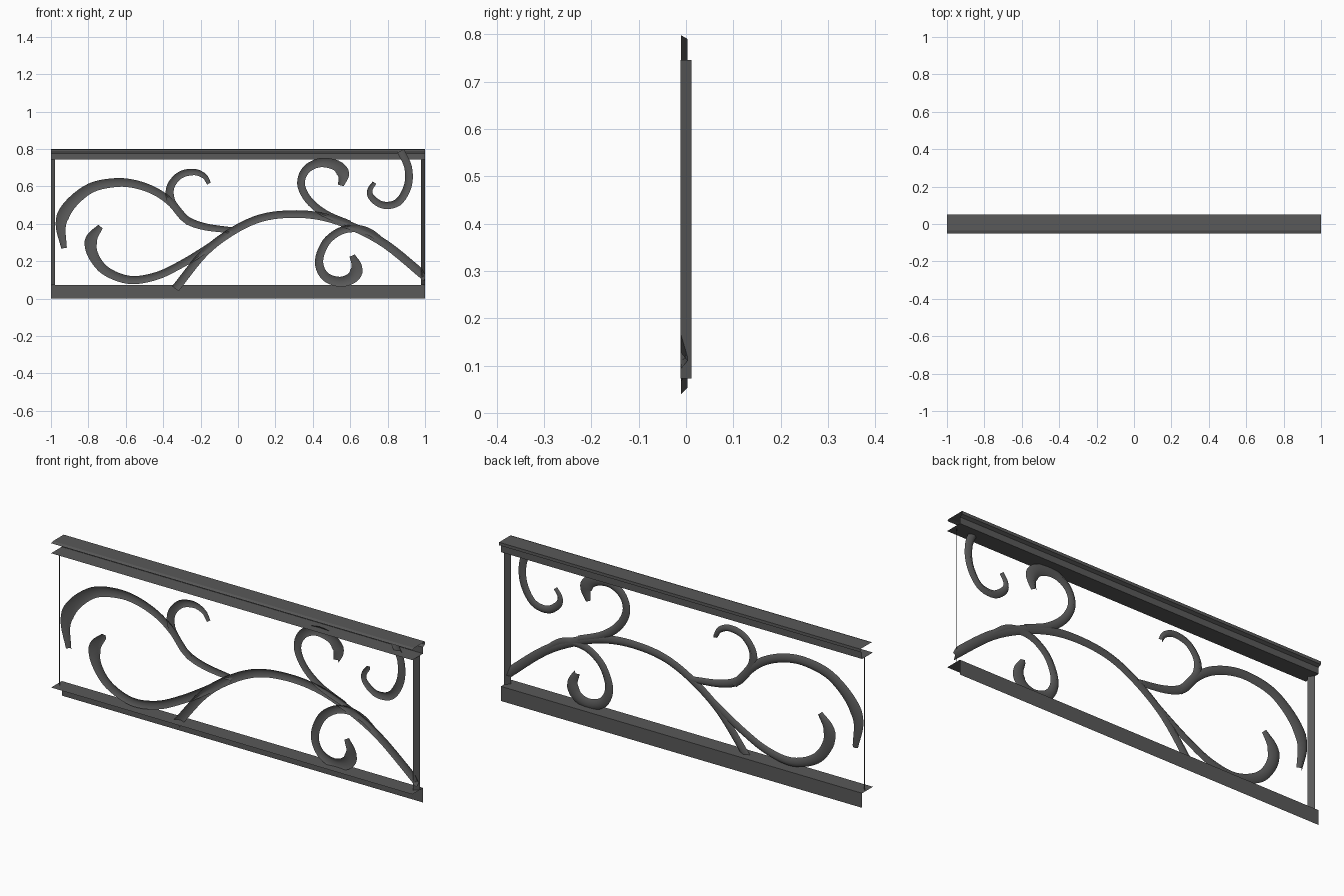
import bpy, math
from mathutils import Vector

if "Cube" in bpy.data.objects:
    bpy.data.objects.remove(bpy.data.objects["Cube"])

# Dark iron
iron = bpy.data.materials.new("dark_iron")
iron.diffuse_color = (0.1, 0.1, 0.1, 1)
iron.use_nodes = True
iron.node_tree.nodes["Principled BSDF"].inputs["Base Color"].default_value = iron.diffuse_color


def make_object(name, verts, faces, smooth=False):
    mesh = bpy.data.meshes.new(name)
    mesh.from_pydata(verts, [], faces)
    mesh.update()
    mesh.materials.append(iron)
    for p in mesh.polygons:
        p.use_smooth = smooth
    ob = bpy.data.objects.new(name, mesh)
    bpy.context.collection.objects.link(ob)
    return ob


def grid_faces(rows, cols):
    return [(i * cols + j, i * cols + j + 1, (i + 1) * cols + j + 1, (i + 1) * cols + j)
            for i in range(rows - 1) for j in range(cols - 1)]


def rail(name, profile):
    """Open (y, z) profile drawn along the full length in x."""
    verts = [(x, y, z) for x in (-1, 1) for y, z in profile]
    return make_object(name, verts, grid_faces(2, len(profile)))


def post(name, profile):
    """Open (x, y) profile drawn up between the rails."""
    verts = [(x, y, z) for z in (0.073, 0.745) for x, y in profile]
    return make_object(name, verts, grid_faces(2, len(profile)))


def spline(pts, steps=5):
    p = [Vector(q) for q in pts]
    p = [2 * p[0] - p[1]] + p + [2 * p[-1] - p[-2]]
    out = []
    for i in range(1, len(p) - 2):
        a, b, c, d = p[i - 1:i + 3]
        for s in range(steps):
            t = s / steps
            out.append(0.5 * (2 * b + (c - a) * t + (2 * a - 5 * b + 4 * c - d) * t ** 2
                              + (3 * b - a - 3 * c + d) * t ** 3))
    return out + [p[-2]]


def scroll(name, pts, radii):
    """Folded strip with its ridge to the back, swept along an (x, z) path."""
    path = spline(pts)
    n = len(path)
    section = [(1, -0.011), (0, 0.003), (-1, -0.011)]
    verts = []
    for i, c in enumerate(path):
        tan = (path[min(i + 1, n - 1)] - path[max(i - 1, 0)]).normalized()
        side = Vector((-tan.y, tan.x))
        f = i / (n - 1) * (len(radii) - 1)
        k = min(int(f), len(radii) - 2)
        r = radii[k] + (radii[k + 1] - radii[k]) * (f - k)
        for w, y in section:
            q = c + side * r * w
            verts.append((min(q.x, 1.0), y, min(q.y, 0.798)))
    return make_object(name, verts, grid_faces(n, 3), True)


# Rails: folded sheet sections, open at the ends
rail("top_rail", [(-0.05, 0.745), (0.035, 0.745), (0.035, 0.777), (0.05, 0.785),
                  (0.05, 0.8), (-0.035, 0.8), (-0.05, 0.795)])
rail("bottom_rail", [(-0.05, 0.073), (0.035, 0.073), (0.035, 0)])

# End posts: diagonal strips, mirrored
for side, s in (("left", -1), ("right", 1)):
    post(side + "_post", [(0.978 * s, -0.0115), (1.0 * s, 0.0115)])

# Main arched stem
scroll("main_stem", [(-0.335, 0.053), (-0.18, 0.245), (-0.03, 0.36), (0.12, 0.43), (0.28, 0.452),
                     (0.44, 0.44), (0.6, 0.39), (0.79, 0.29), (1.01, 0.11)], [0.022, 0.02, 0.023])

# Left branches
tip = [0.016, 0.02, 0.02, 0.021, 0.023, 0.027, 0.034, 0.015]
scroll("lower_left_branch", [(-0.04, 0.36), (-0.17, 0.265), (-0.31, 0.18), (-0.44, 0.12),
                             (-0.58, 0.10), (-0.71, 0.15), (-0.778, 0.24), (-0.783, 0.32),
                             (-0.735, 0.385)], tip)
scroll("upper_left_branch", [(-0.03, 0.365), (-0.18, 0.385), (-0.28, 0.425), (-0.355, 0.51),
                             (-0.44, 0.572), (-0.55, 0.612), (-0.66, 0.62), (-0.79, 0.59),
                             (-0.9, 0.5), (-0.947, 0.40), (-0.93, 0.27)], tip)
scroll("upper_left_curl", [(-0.26, 0.405), (-0.32, 0.47), (-0.36, 0.53), (-0.36, 0.6),
                           (-0.31, 0.66), (-0.235, 0.677), (-0.18, 0.655), (-0.155, 0.615)],
       [0.018, 0.022, 0.018, 0.011])

# Right branches
scroll("upper_right_curl", [(0.6, 0.4), (0.465, 0.455), (0.375, 0.53), (0.337, 0.615),
                            (0.365, 0.69), (0.44, 0.727), (0.525, 0.712), (0.563, 0.665),
                            (0.55, 0.605)], tip)
scroll("lower_right_curl", [(0.78, 0.3), (0.705, 0.355), (0.625, 0.375), (0.545, 0.36),
                            (0.47, 0.3), (0.433, 0.2), (0.465, 0.12), (0.545, 0.09),
                            (0.615, 0.115), (0.635, 0.17), (0.61, 0.23)], tip)
scroll("hanging_curl", [(0.87, 0.79), (0.91, 0.70), (0.907, 0.6), (0.855, 0.515),
                        (0.775, 0.5), (0.715, 0.54), (0.705, 0.58), (0.73, 0.62)],
       [0.02, 0.021, 0.018, 0.011])
